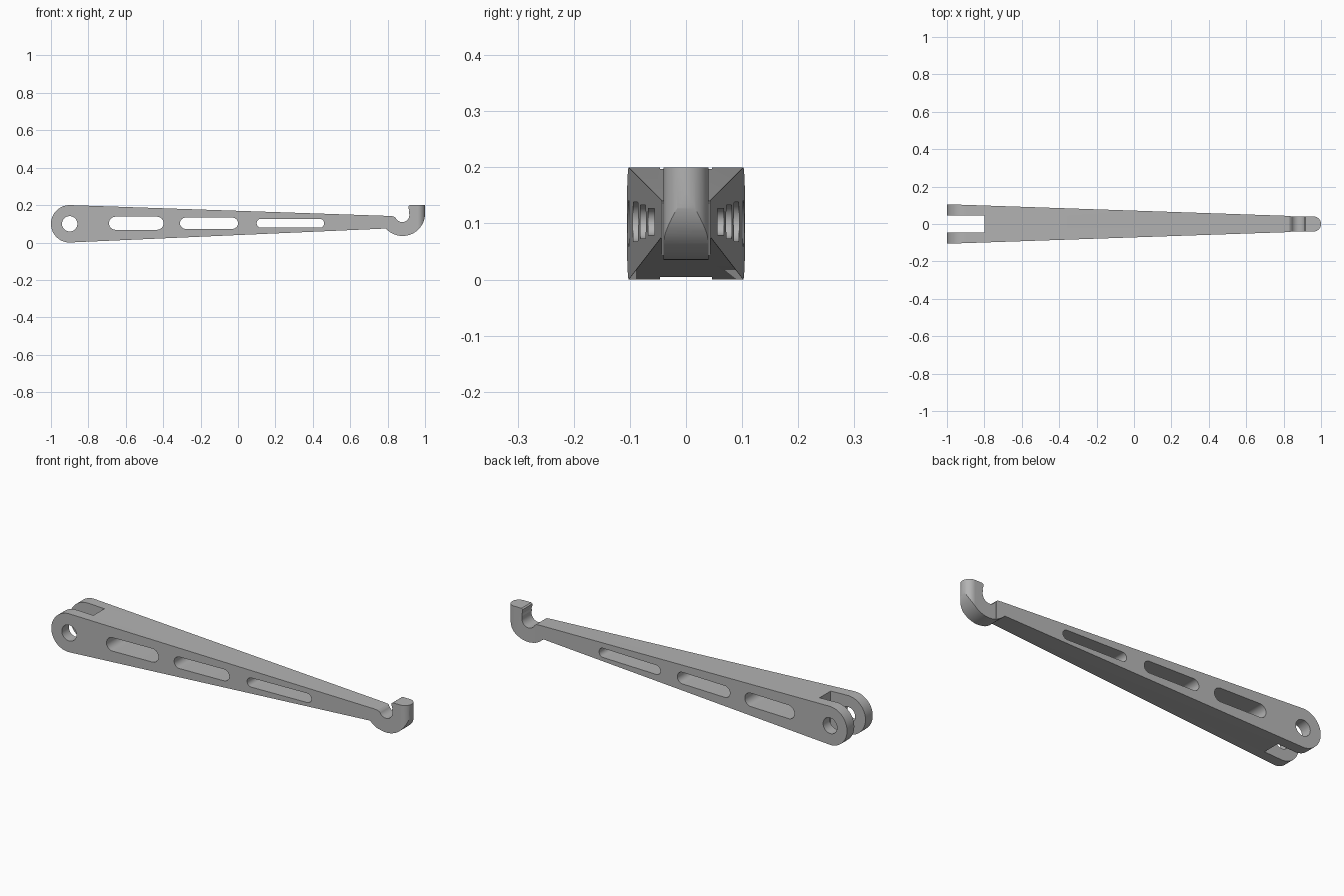
import bpy
import bmesh
from math import cos, sin, radians
from mathutils import Vector

if "Cube" in bpy.data.objects:
    bpy.data.objects.remove(bpy.data.objects["Cube"], do_unlink=True)

grey = bpy.data.materials.new("mid_grey")
grey.use_nodes = True
grey.diffuse_color = (0.45, 0.45, 0.45, 1)
grey.node_tree.nodes["Principled BSDF"].inputs["Base Color"].default_value = grey.diffuse_color


def arc(cx, cy, r, start, end, steps=24):
    """Points on an arc, angles in degrees."""
    angles = [radians(start + (end - start) * i / steps) for i in range(steps + 1)]
    return [(cx + r * cos(a), cy + r * sin(a)) for a in angles]


def prism(name, points, low, high, axis):
    """Extrude a 2D outline along y (side outline) or z (plan outline)."""
    bm = bmesh.new()
    place = (lambda u, v: (u, low, v)) if axis == "y" else (lambda u, v: (u, v, low))
    face = bm.faces.new([bm.verts.new(place(u, v)) for u, v in points])
    shift = Vector((0, high - low, 0)) if axis == "y" else Vector((0, 0, high - low))
    new = bmesh.ops.extrude_face_region(bm, geom=[face])["geom"]
    bmesh.ops.translate(bm, vec=shift, verts=[v for v in new if isinstance(v, bmesh.types.BMVert)])
    bmesh.ops.recalc_face_normals(bm, faces=bm.faces)
    mesh = bpy.data.meshes.new(name)
    bm.to_mesh(mesh)
    bm.free()
    mesh.materials.append(grey)
    obj = bpy.data.objects.new(name, mesh)
    bpy.context.collection.objects.link(obj)
    return obj


def cut(target, cutter, operation="DIFFERENCE"):
    mod = target.modifiers.new("cut", "BOOLEAN")
    mod.object, mod.operation, mod.solver = cutter, operation, "EXACT"
    bpy.context.view_layer.objects.active = target
    bpy.ops.object.modifier_apply(modifier=mod.name)
    bpy.data.objects.remove(cutter, do_unlink=True)


def slot(x0, x1, z, r):
    return arc(x1 - r, z, r, -90, 90) + arc(x0 + r, z, r, 90, 270)


# Side outline: round eye, tapering bar and open hook
side = arc(-0.9, 0.1, 0.1, 88, 268, 48)
side += arc(0.88, 0.155, 0.12, 222, 360, 40)
side += [(1.0, 0.2), (0.918, 0.2), (0.911, 0.195), (0.911, 0.186), (0.916, 0.17)]
side += arc(0.878, 0.147, 0.038, 20, -155, 30)
side += [(0.832, 0.14), (0.81, 0.142)]
arm = prism("lever_arm", side, -0.2, 0.2, "y")

# Plan outline: taper to the hook, which has a rounded end
plan = [(-1.1, -0.109), (0.837, -0.043), (0.837, -0.04)]
plan += arc(0.96, 0, 0.04, -90, 90, 32)
plan += [(0.837, 0.04), (0.837, 0.043), (-1.1, 0.109)]
cut(arm, prism("plan_shape", plan, -0.1, 0.4, "z"), "INTERSECT")

# Fork gap, pin hole and lightening slots
fork = [(-1.2, -0.046), (-0.8, -0.046), (-0.8, 0.046), (-1.2, 0.046)]
cut(arm, prism("fork_gap", fork, -0.1, 0.4, "z"))
cut(arm, prism("pin_hole", arc(-0.9, 0.1, 0.041, 0, 360, 48)[:-1], -0.3, 0.3, "y"))
for x0, x1, r in ((-0.69, -0.398, 0.035), (-0.31, 0.0, 0.03), (0.1, 0.461, 0.024)):
    cut(arm, prism("slot_cutter", slot(x0, x1, 0.103, r), -0.3, 0.3, "y"))

# Smooth curves, sharp edges
bpy.ops.object.select_all(action="DESELECT")
arm.select_set(True)
bpy.context.view_layer.objects.active = arm
bpy.ops.object.shade_smooth_by_angle(angle=radians(25))
